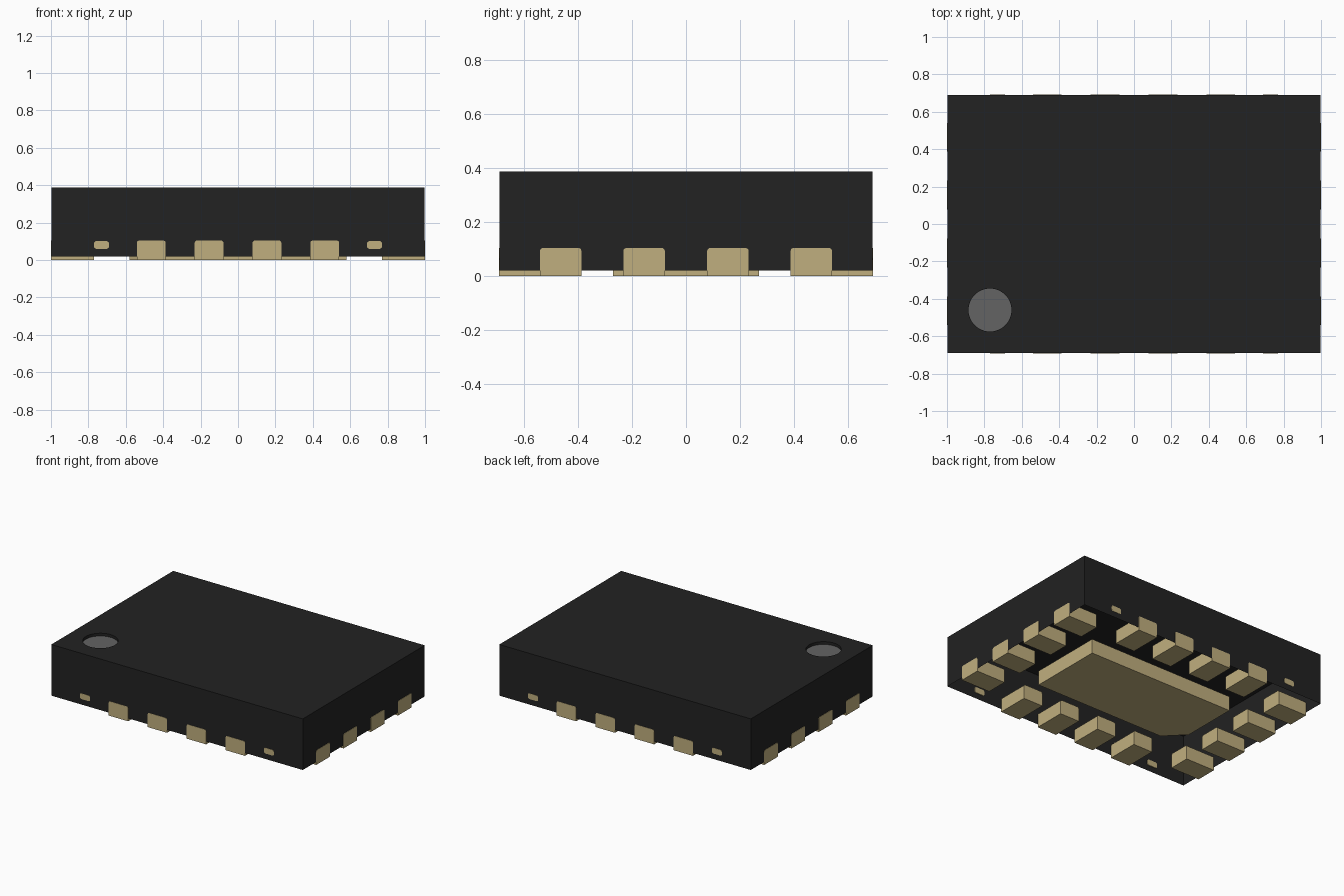
import bpy, bmesh, math
from mathutils import Matrix, Vector

old = bpy.data.objects.get("Cube")
if old:
    bpy.data.objects.remove(old, do_unlink=True)


def material(name, rgb):
    m = bpy.data.materials.new(name)
    m.use_nodes = True
    m.diffuse_color = (*rgb, 1)
    bsdf = next(n for n in m.node_tree.nodes if n.type == 'BSDF_PRINCIPLED')
    bsdf.inputs["Base Color"].default_value = (*rgb, 1)
    return m


BLACK = material("black_resin", (0.016, 0.016, 0.016))
GREY = material("marker_grey", (0.125, 0.125, 0.125))
GOLD = material("pale_gold", (0.53, 0.43, 0.21))

HX, HY = 0.998, 0.691          # case half sizes
LX, LY = 1.0, 0.693            # lead tips, just proud of the case
BASE, TOP, METAL = 0.02, 0.387, 0.104


def finish(name, bm, *mats):
    me = bpy.data.meshes.new(name)
    bm.to_mesh(me)
    bm.free()
    for m in mats:
        me.materials.append(m)
    ob = bpy.data.objects.new(name, me)
    bpy.context.collection.objects.link(ob)
    return ob


def box(name, lo, hi, bevel=0.0, rounded=None):
    """Gold box; `rounded` picks which edges get the small bevel."""
    lo, hi = Vector(lo), Vector(hi)
    bm = bmesh.new()
    bmesh.ops.create_cube(bm, size=1, matrix=Matrix.Translation((lo + hi) / 2)
                          @ Matrix.Diagonal((*(hi - lo), 1)))
    if bevel:
        edges = [e for e in bm.edges if rounded(e)]
        bmesh.ops.bevel(bm, geom=edges, offset=bevel, segments=3,
                        profile=0.5, affect='EDGES')
    return finish(name, bm, GOLD)


def along(e, axis):
    d = e.verts[0].co - e.verts[1].co
    return abs(d[axis]) > 1e-5


# Case: open-bottomed shell with a round sunken marker in the top
bm = bmesh.new()
corners = [(-HX, -HY), (HX, -HY), (HX, HY), (-HX, HY)]
lower = [bm.verts.new((x, y, BASE)) for x, y in corners]
upper = [bm.verts.new((x, y, TOP)) for x, y in corners]
for i in range(4):
    j = (i + 1) % 4
    bm.faces.new((lower[i], lower[j], upper[j], upper[i]))
N = 48
ring, floor = [[bm.verts.new((-0.77 + 0.115 * math.cos(2 * math.pi * k / N),
                              -0.46 + 0.115 * math.sin(2 * math.pi * k / N), z))
                for k in range(N)] for z in (TOP, TOP - 0.02)]
rim = [bm.edges.new((ring[k], ring[(k + 1) % N])) for k in range(N)]
outer = [bm.edges.get((upper[i], upper[(i + 1) % 4])) for i in range(4)]
bmesh.ops.triangle_fill(bm, edges=rim + outer, use_beauty=True, normal=(0, 0, 1))
for k in range(N):
    j = (k + 1) % N
    bm.faces.new((ring[j], ring[k], floor[k], floor[j]))
bm.faces.new(floor).material_index = 1
bmesh.ops.recalc_face_normals(bm, faces=bm.faces[:])
# Make sure the marker floor and top look upward
if next(f for f in bm.faces if f.material_index == 1).normal.z < 0:
    bmesh.ops.reverse_faces(bm, faces=bm.faces[:])
finish("case", bm, BLACK, GREY)

# Contact leads: four on every side, top corners softly rounded
LENGTH, HALF = 0.23, 0.077


def top_edge(axis):
    return lambda e: along(e, axis) and min(v.co.z for v in e.verts) > METAL - 1e-4


for i, c in enumerate((-0.464, -0.155, 0.155, 0.464)):
    for s, side_y, side_x in ((-1, "front", "right"), (1, "back", "left")):
        y0, y1 = sorted((s * LY, s * (LY - LENGTH)))
        box(f"{side_y}_lead_{i + 1}", (c - HALF, y0, 0), (c + HALF, y1, METAL),
            0.012, top_edge(1))
        x0, x1 = sorted((s * LX, s * (LX - LENGTH)))
        box(f"{side_x}_lead_{i + 1}", (x0, c - HALF, 0), (x1, c + HALF, METAL),
            0.012, top_edge(0))

# Small tie bar ends near the corners of the long sides
for sy, side in ((-1, "front"), (1, "back")):
    for sx, hand in ((-1, "right"), (1, "left")):
        y0, y1 = sorted((sy * LY, sy * (LY - 0.008)))
        box(f"{side}_{hand}_tie_bar", (sx * 0.73 - 0.04, y0, 0.06),
            (sx * 0.73 + 0.04, y1, METAL - 0.003), 0.012, lambda e: along(e, 1))

# Central thermal pad with one cut corner beside the marker
PX, PY, CUT = 0.58, 0.27, 0.13
box("thermal_pad", (-PX, -PY, 0), (PX, PY, METAL), 0, None)
pad = bpy.data.objects["thermal_pad"].data
bm = bmesh.new()
bm.from_mesh(pad)
corner = [e for e in bm.edges if along(e, 2)
          and e.verts[0].co.x < 0 and e.verts[0].co.y < 0]
bmesh.ops.bevel(bm, geom=corner, offset=CUT, segments=1, affect='EDGES')
bm.to_mesh(pad)
bm.free()
